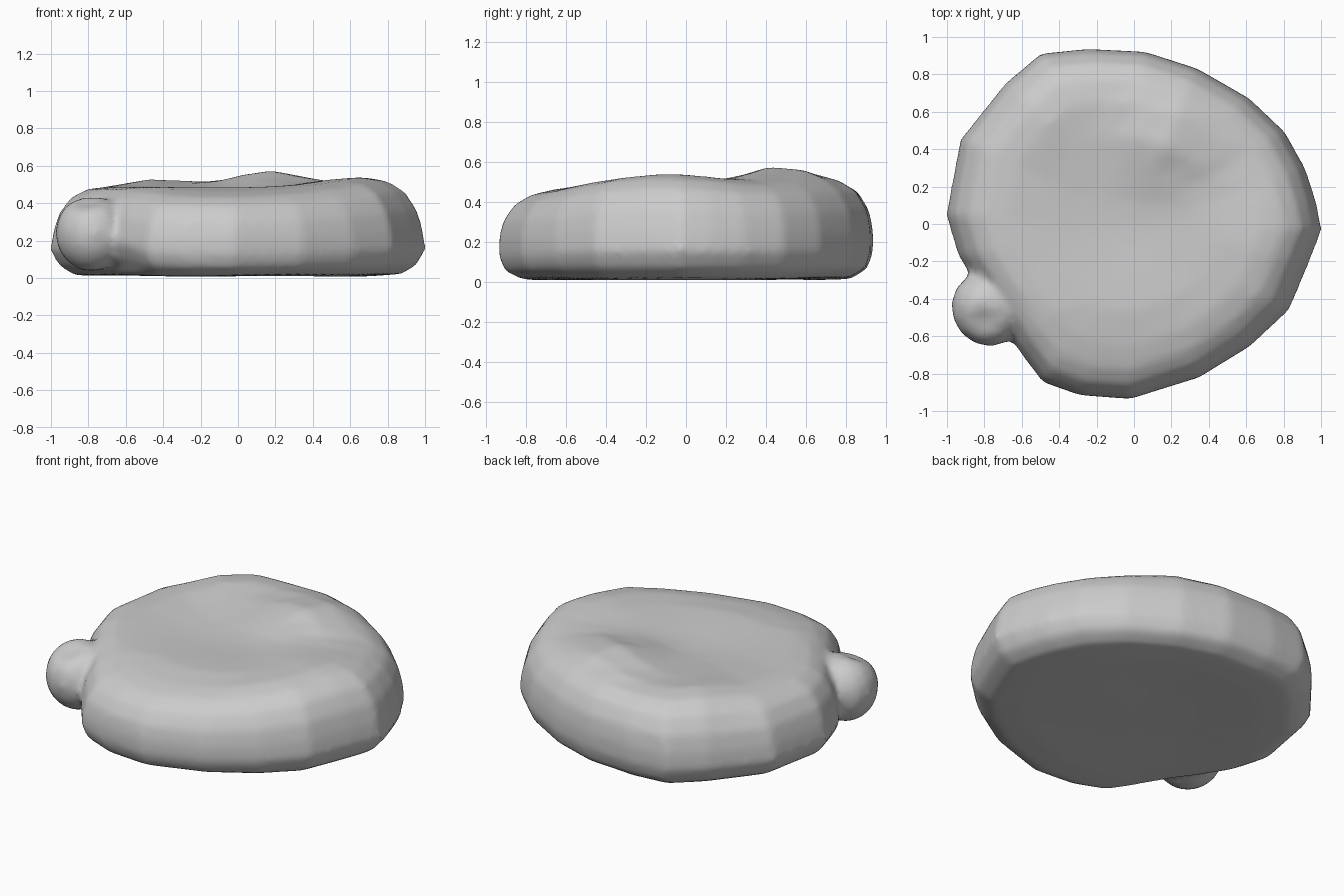
import bpy, bmesh
from math import exp, sin, cos, pi

if "Cube" in bpy.data.objects:
    bpy.data.objects.remove(bpy.data.objects["Cube"])

# plan outline of the lumpy disc, counter-clockwise from the right tip
OUTLINE = [(1.005, -0.03), (0.975, 0.12), (0.92, 0.29), (0.81, 0.49), (0.62, 0.67),
           (0.34, 0.83), (0.06, 0.92), (-0.25, 0.935), (-0.5, 0.91), (-0.69, 0.75),
           (-0.93, 0.45), (-1.005, 0.05), (-0.94, -0.17), (-0.8, -0.39), (-0.63, -0.66),
           (-0.49, -0.845), (-0.29, -0.915), (-0.02, -0.935), (0.35, -0.82),
           (0.62, -0.655), (0.83, -0.46), (0.94, -0.2)]

# (x scale, y scale, height as a fraction of the local top)
RINGS = [(0.35, 0.35, 0.05), (0.7, 0.7, 0.035), (0.87, 0.88, 0.05), (0.95, 0.97, 0.13),
         (1.0, 1.0, 0.3), (0.985, 1.0, 0.5), (0.955, 0.98, 0.7), (0.89, 0.92, 0.88),
         (0.8, 0.83, 0.97), (0.68, 0.7, 1.0), (0.5, 0.5, 1.0), (0.3, 0.3, 1.0), (0.14, 0.14, 1.0)]


def bump(x, y, cx, cy, r):
    return exp(-((x - cx) ** 2 + (y - cy) ** 2) / r ** 2)


def top_height(x, y):
    """Slightly dished, uneven upper surface."""
    h = 0.49 + 0.06 * min(0.0, y + 0.45) / 0.45
    h += 0.05 * bump(x, y, 0.68, -0.1, 0.35)
    h += 0.085 * bump(x, y, 0.18, 0.45, 0.25)
    h += 0.04 * bump(x, y, -0.5, 0.6, 0.25)
    h += 0.02 * bump(x, y, 0.0, 0.85, 0.4)
    h -= 0.025 * bump(x, y, -0.1, 0.0, 0.35)
    return h


bm = bmesh.new()

# main lumpy disc, lofted from scaled outlines
loops = []
for sx, sy, f in RINGS:
    loops.append([bm.verts.new((x * sx, y * sy, f * top_height(x * sx, y * sy))) for x, y in OUTLINE])
n = len(OUTLINE)
for a, b in zip(loops, loops[1:]):
    for i in range(n):
        j = (i + 1) % n
        bm.faces.new((a[i], a[j], b[j], b[i]))
for loop, z in ((loops[0], 0.025), (loops[-1], top_height(0, 0))):
    c = bm.verts.new((0, 0, z))
    for i in range(n):
        bm.faces.new((loop[i], loop[(i + 1) % n], c))
for v in bm.verts:
    x, y, z = v.co
    if z < 0.03:      # let the uneven underside touch the ground
        v.co.z = max(0.0, z - 0.015 * (1 + sin(4 * x) * cos(3 * y)) / 2)
    elif z < 0.2:     # lifted crease beside the knob
        v.co.z += 0.05 * bump(x, y, -0.6, -0.65, 0.15)

# small knob on the front left edge, sunk into the rim, with a dent in its top
knob = bmesh.ops.create_uvsphere(bm, u_segments=14, v_segments=10, radius=1)["verts"]
for v in knob:
    x, y, z = v.co
    u, w = 0.19 * x, 0.205 * y         # across and along the rim
    c, s = cos(pi / 6), sin(pi / 6)
    z = 0.24 + 0.205 * z
    px, py = -0.785 + u * c + w * s, -0.455 + u * s - w * c
    z -= 0.05 * bump(px, py, -0.8, -0.52, 0.07) * (z > 0.24)
    v.co = (px, py, z)

bmesh.ops.recalc_face_normals(bm, faces=bm.faces)
me = bpy.data.meshes.new("lumpy_body")
bm.to_mesh(me)
bm.free()
body = bpy.data.objects.new("lumpy_body", me)
bpy.context.collection.objects.link(body)

# fuse knob and disc into one soft skin
fuse = body.modifiers.new("fuse", 'REMESH')
fuse.mode = 'VOXEL'
fuse.voxel_size = 0.025
fuse.use_smooth_shade = True
soft = body.modifiers.new("soften", 'SMOOTH')
soft.factor = 0.5
soft.iterations = 5
